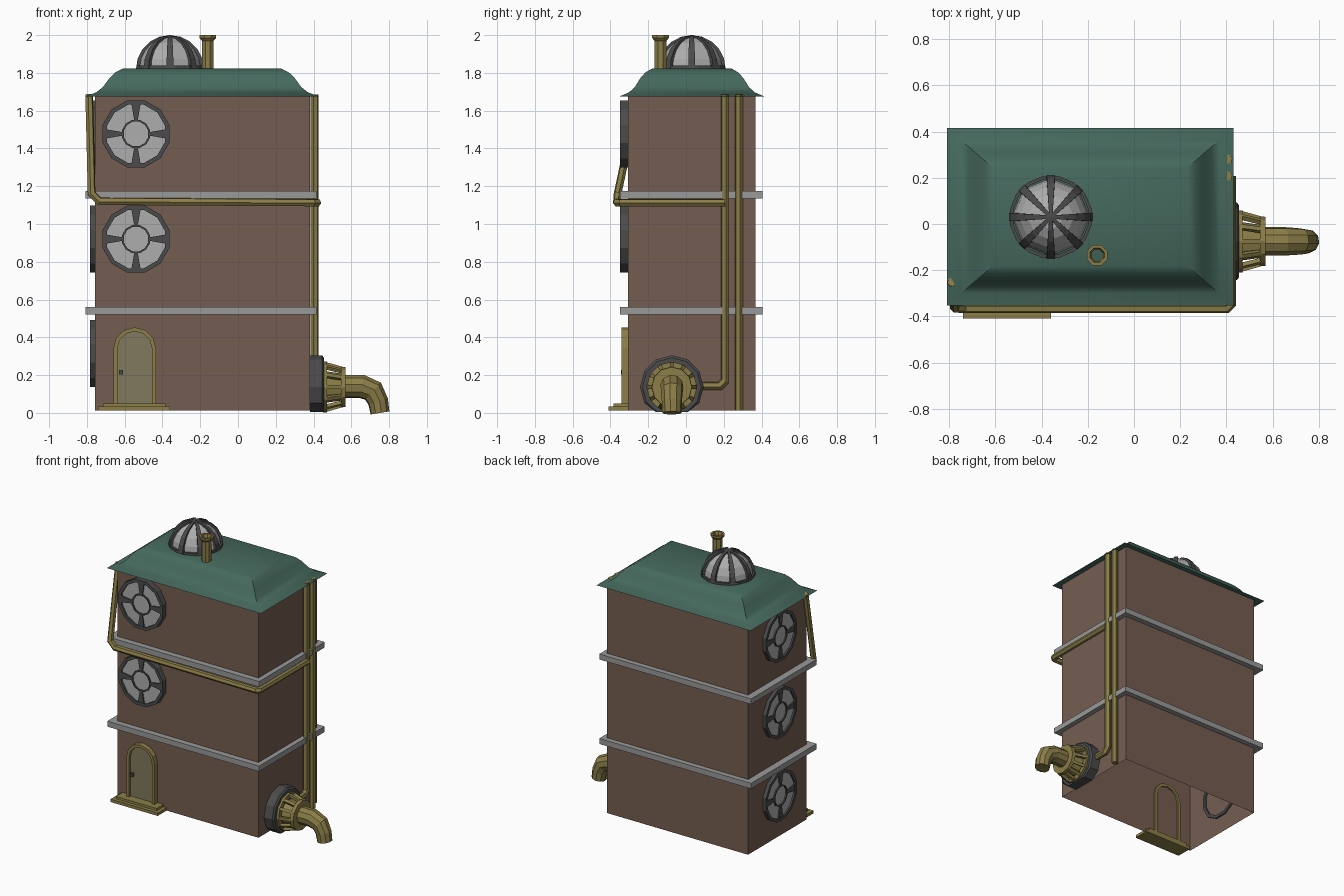
import bpy, bmesh
from math import sin, cos, pi, radians
from mathutils import Vector, Matrix

if "Cube" in bpy.data.objects:
    bpy.data.objects.remove(bpy.data.objects["Cube"])


def material(name, *rgb):
    m = bpy.data.materials.new(name)
    m.diffuse_color = (*rgb, 1)
    m.use_nodes = True
    m.node_tree.nodes["Principled BSDF"].inputs["Base Color"].default_value = m.diffuse_color
    return m


BROWN = material("brown_wall", .175, .11, .082)
GREEN = material("green_roof", .06, .14, .11)
BRASS = material("brass", .26, .21, .065)
DOOR = material("door_olive", .22, .19, .11)
DARK = material("dark_metal", .07, .07, .07)
PANE = material("pane", .42, .42, .42)
GREY = material("band_grey", .32, .32, .32)


def mesh(name, verts, faces, mat, mtx=Matrix(), fix=True):
    me = bpy.data.meshes.new(name)
    me.from_pydata([mtx @ Vector(v) for v in verts], [], faces)
    if fix:
        bm = bmesh.new()
        bm.from_mesh(me)
        bmesh.ops.recalc_face_normals(bm, faces=bm.faces)
        bm.to_mesh(me)
        bm.free()
    me.materials.append(mat)
    ob = bpy.data.objects.new(name, me)
    bpy.context.collection.objects.link(ob)
    return ob


def loft(name, rings, mat, mtx=Matrix(), caps=(0, 0), closed=False):
    n, k = len(rings[0]), len(rings)
    faces = [(i * n + j, i * n + (j + 1) % n, (i + 1) % k * n + (j + 1) % n, (i + 1) % k * n + j)
             for i in range(k if closed else k - 1) for j in range(n)]
    if caps[0]:
        faces.append(tuple(range(n))[::-1])
    if caps[1]:
        faces.append(tuple(range((k - 1) * n, k * n)))
    return mesh(name, [v for r in rings for v in r], faces, mat, mtx)


def lathe(name, profile, n, mat, mtx=Matrix(), turn=0, **kw):
    rings = [[(r * cos(turn + 2 * pi * j / n), r * sin(turn + 2 * pi * j / n), h) for j in range(n)]
             for r, h in profile]
    return loft(name, rings, mat, mtx, **kw)


def rect(x0, x1, y0, y1, z):
    return [(x0, y0, z), (x1, y0, z), (x1, y1, z), (x0, y1, z)]


def box(name, x0, x1, y0, y1, z0, z1, mat):
    return loft(name, [rect(x0, x1, y0, y1, z0), rect(x0, x1, y0, y1, z1)], mat, caps=(1, 1))


def tube(name, path, radii, n, mat):
    # sweep a polygon along the path, mitred at each corner
    p = [Vector(q) for q in path]
    radii = radii if isinstance(radii, list) else [radii] * len(p)
    d = [(b - a).normalized() for a, b in zip(p, p[1:])]
    u = d[0].orthogonal().normalized()
    v = d[0].cross(u)
    offs = [u * cos(2 * pi * (j + .5) / n) + v * sin(2 * pi * (j + .5) / n) for j in range(n)]
    rings = [[p[0] + o * radii[0] for o in offs]]
    for i in range(1, len(p)):
        if i < len(d):
            q = d[i - 1].rotation_difference(d[i])
            m = (d[i - 1] + d[i]).normalized()
        else:
            q, m = None, d[-1]
        rings.append([p[i] + (o - d[i - 1] * (o.dot(m) / d[i - 1].dot(m))) * radii[i] for o in offs])
        if q:
            offs = [q @ o for o in offs]
    return loft(name, rings, mat, caps=(1, 1))


RX = Matrix.Rotation(pi / 2, 4, 'X')


def facing(x, y, z, turn):
    return Matrix.Translation((x, y, z)) @ Matrix.Rotation(radians(turn), 4, 'Z') @ RX


# Walls, open underneath
X0, X1, Y0, Y1 = -.757, .38, -.307, .367
loft("walls", [rect(X0, X1, Y0, Y1, .012), rect(X0, X1, Y0, Y1, 1.69)], BROWN)

# Storey bands
for i, z in enumerate((.52, 1.135)):
    a, b = (-.808, .415, -.35, .405), (X0, X1, Y0, Y1)
    loft(f"storey_band_{i + 1}", [rect(*b, z), rect(*a, z), rect(*a, z + .04), rect(*b, z + .04)], GREY)

# Curved roof with thin underside
roof_profile = [(.05, 1.68), (0, 1.675), (.06, 1.697), (.095, 1.725), (.13, 1.773), (.16, 1.802), (.2, 1.822)]
roof = loft("roof", [rect(-.81 + s, .43 - s, -.353 + s * .86, .415 - s * .86, z) for s, z in roof_profile],
            GREEN, caps=(0, 1))
bpy.context.view_layer.objects.active = roof
roof.select_set(True)
bpy.ops.object.shade_smooth_by_angle(angle=radians(35))

# Glass dome with eight ribs
dome = Matrix.Translation((-.36, .03, 1.82))
arc = [i * pi / 10 for i in range(6)]
lathe("dome_glass", [(.168 * cos(a) + .001, .17 * sin(a)) for a in arc], 8, PANE, dome, caps=(0, 1))
lathe("dome_base", [(.165, 0), (.18, 0), (.18, .018), (.165, .018)], 16, DARK, dome, turn=pi / 16, closed=True)
for k in range(8):
    rings = []
    for a in arc:
        w = .007 + .011 * cos(a)
        rings.append([(r * cos(a), s * w, r * sin(a)) for r, s in ((.155, -1), (.18, -1), (.18, 1), (.155, 1))])
    loft(f"dome_rib_{k + 1}", rings, DARK, dome @ Matrix.Rotation(k * pi / 4, 4, 'Z'), caps=(1, 1))

# Chimney pipe
lathe("chimney", [(.034, 0), (.034, .15), (.048, .165), (.048, .18), (.034, .18), (.027, .16), (.027, 0)], 8,
      BRASS, Matrix.Translation((-.16, -.135, 1.82)), turn=pi / 8)


# Round twelve-sided windows
def window(name, m, d):
    t = pi / 12
    lathe(name + "_rim", [(.183, -.012), (.183, d), (.16, d), (.16, -.012)], 12, DARK, m, turn=t, closed=True)
    lathe(name + "_pane", [(.165, 0), (.165, d - .012)], 12, PANE, m, turn=t, caps=(0, 1))
    lathe(name + "_hub_ring", [(.077, 0), (.077, d - .003), (.067, d - .003), (.067, 0)], 12, DARK, m,
          turn=t, closed=True)
    for k in range(4):
        q = [(.07, -.009), (.168, -.026), (.168, .026), (.07, .009)]
        loft(f"{name}_bar_{k + 1}", [[(x, y, h) for x, y in q] for h in (0, d - .003)], DARK,
             m @ Matrix.Rotation(k * pi / 2, 4, 'Z'), caps=(1, 1))


for i, z in enumerate((.92, 1.477)):
    window(f"front_window_{i + 1}", facing(-.54, Y0, z, 0), .042)
for i, z in enumerate((.315, .92, 1.477)):
    window(f"left_window_{i + 1}", facing(X0, .02, z, -90), .026)


# Arched door, frame, knob and steps
def arch(r, h):
    top = [(r * cos(a * pi / 6), .34 + r * sin(a * pi / 6), h) for a in range(7)]
    return [(r, .045, h)] + top + [(-r, .045, h)]


front = facing(-.547, Y0, 0, 0)
loft("door_panel", [arch(.095, 0), arch(.095, .016)], DOOR, front, caps=(0, 1))
loft("door_frame", [arch(.113, -.012), arch(.113, .035), arch(.092, .035), arch(.092, -.012)],
     BRASS, front, closed=True)
box("door_knob", -.63, -.61, -.345, -.315, .203, .227, DARK)
box("lower_step", -.74, -.36, -.41, -.295, .012, .033, BRASS)
box("upper_step", -.715, -.385, -.385, -.295, .033, .05, BRASS)

# Outlet on the right wall: flange cut off at the ground
side = facing(X1, -.075, .137, 90)
flange = lathe("outlet_flange", [(.168, 0), (.168, .065), (.155, .075), (.12, .075)], 12, DARK, side, caps=(0, 1))
for v in flange.data.vertices:
    v.co.z = max(v.co.z, .004)

# Outlet cage
lathe("cage_core", [(.085, .07), (.07, .18)], 12, BRASS, side, caps=(1, 1))
lathe("cage_back_ring", [(.1, .07), (.134, .07), (.134, .09), (.1, .09)], 12, BRASS, side, closed=True)
lathe("cage_front_ring", [(.108, .165), (.106, .19), (.06, .19), (.06, .165)], 12, BRASS, side, closed=True)
for k in range(12):
    rings = [[(r, -.01, h), (r, .01, h), (r - .02, .01, h), (r - .02, -.01, h)]
             for r, h in ((.132, .085), (.108, .17))]
    loft(f"cage_bar_{k + 1}", rings, BRASS, side @ Matrix.Rotation(k * pi / 6, 4, 'Z'), caps=(1, 1))

# Spout
tube("spout", [(.54, -.075, .14), (.655, -.075, .14), (.715, -.075, .115), (.742, -.075, .06), (.752, -.075, 0)],
     [.062, .062, .058, .054, .051], 10, BRASS)

# Drain pipes
tube("drain_to_outlet", [(.405, .207, 1.685), (.405, .207, .17), (.405, .18, .143), (.405, .07, .143)], .022, 6, BRASS)
tube("straight_drain", [(.405, .28, 1.685), (.405, .28, .012)], .022, 6, BRASS)
tube("wrapping_pipe", [(-.788, -.25, 1.685), (-.775, -.362, 1.16), (-.735, -.365, 1.12), (.4, -.365, 1.113),
                       (.42, -.345, 1.113), (.42, .207, 1.113)], .021, 6, BRASS)
